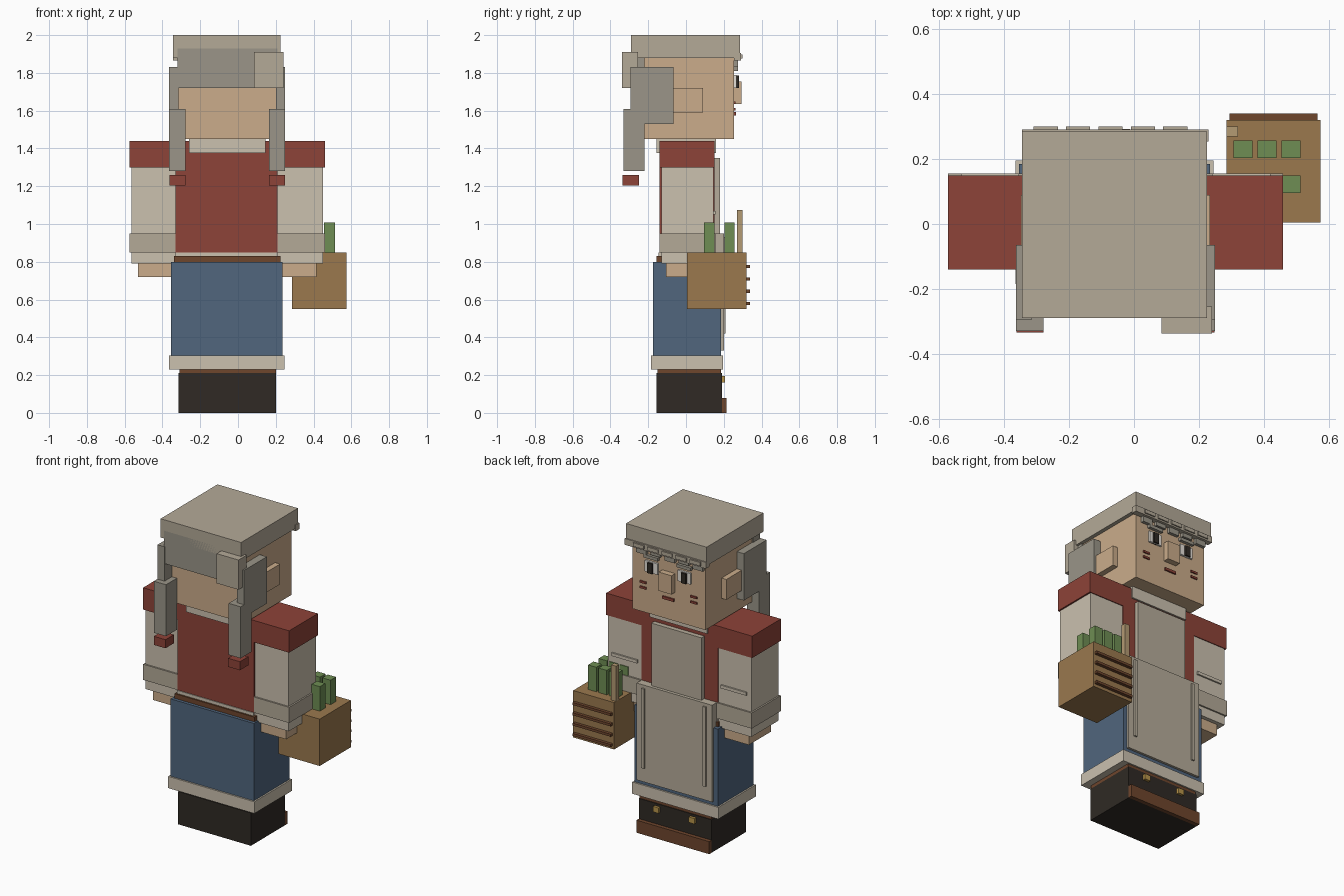
import bpy

CX = -0.057  # symmetry plane of the figure

COLOURS = {
    'cap': (0.70, 0.66, 0.59), 'hair': (0.60, 0.58, 0.53), 'skin': (0.79, 0.67, 0.54),
    'red': (0.55, 0.27, 0.23), 'cream': (0.79, 0.75, 0.68), 'blue': (0.32, 0.40, 0.49),
    'dark': (0.20, 0.18, 0.16), 'brown': (0.43, 0.28, 0.19), 'wood': (0.60, 0.47, 0.31),
    'green': (0.43, 0.55, 0.33), 'tan': (0.70, 0.60, 0.45), 'gold': (0.72, 0.58, 0.30),
    'apron': (0.71, 0.67, 0.60), 'white': (0.90, 0.88, 0.85),
}
MATS = {}


def mat(key):
    if key not in MATS:
        MATS[key] = bpy.data.materials.new(key)
        MATS[key].diffuse_color = tuple(c ** 2.2 for c in COLOURS[key]) + (1,)
    return MATS[key]


def box(name, x, y, z, colour):
    """Box given by (min, max) along each axis."""
    bpy.ops.mesh.primitive_cube_add(size=1, location=[sum(r) / 2 for r in (x, y, z)])
    o = bpy.context.object
    o.name = name
    o.scale = [r[1] - r[0] for r in (x, y, z)]
    o.data.materials.append(mat(colour))
    return o


def pair(name, x, y, z, colour):
    """Box plus its mirror image across the figure's symmetry plane."""
    box(name + '_right', x, y, z, colour)
    box(name + '_left', (2 * CX - x[1], 2 * CX - x[0]), y, z, colour)


# Boots and ankles
box('boots', (-0.315, 0.20), (-0.155, 0.19), (0, 0.21), 'dark')
box('boot_toe', (-0.315, 0.20), (0.19, 0.215), (0, 0.08), 'brown')
box('ankles', (-0.31, 0.20), (-0.15, 0.185), (0.21, 0.23), 'brown')
pair('boot_buckle', (0.05, 0.09), (0.19, 0.207), (0.16, 0.195), 'gold')

# Trousers
box('trousers', (-0.355, 0.235), (-0.175, 0.185), (0.30, 0.80), 'blue')
box('trouser_cuff', (-0.365, 0.245), (-0.185, 0.195), (0.23, 0.305), 'cream')
box('belt', (-0.34, 0.225), (-0.155, 0.16), (0.80, 0.83), 'brown')

# Torso
box('shirt_hem', (-0.33, 0.21), (-0.145, 0.155), (0.83, 0.85), 'cream')
box('torso', (-0.33, 0.21), (-0.14, 0.15), (0.85, 1.44), 'red')
box('collar', (-0.26, 0.145), (-0.155, 0.16), (1.375, 1.45), 'cream')

# Apron
box('apron_bib', (-0.235, 0.12), (0.15, 0.18), (0.94, 1.35), 'apron')
box('apron_skirt', (-0.325, 0.21), (0.15, 0.20), (0.33, 0.95), 'apron')
pair('apron_seam', (0.15, 0.17), (0.20, 0.21), (0.42, 0.93), 'apron')

# Arms
pair('shoulder', (0.21, 0.46), (-0.14, 0.15), (1.30, 1.44), 'red')
pair('sleeve', (0.21, 0.45), (-0.13, 0.145), (0.79, 1.30), 'cream')
pair('sleeve_fold', (0.24, 0.42), (0.145, 0.155), (1.05, 1.07), 'cream')
pair('sleeve_cuff', (0.205, 0.46), (-0.14, 0.155), (0.85, 0.95), 'cap')
pair('hand', (0.235, 0.415), (-0.105, 0.12), (0.72, 0.79), 'skin')

# Head
box('head', (-0.315, 0.20), (-0.22, 0.255), (1.45, 1.88), 'skin')
pair('ear', (0.20, 0.235), (-0.065, 0.09), (1.59, 1.72), 'skin')
box('nose', (CX - 0.045, CX + 0.045), (0.255, 0.293), (1.635, 1.755), 'skin')
box('mouth', (CX - 0.04, CX + 0.04), (0.255, 0.265), (1.575, 1.592), 'red')
pair('eye', (0.015, 0.105), (0.255, 0.268), (1.72, 1.79), 'white')
pair('pupil', (0.045, 0.08), (0.255, 0.28), (1.72, 1.785), 'dark')
pair('eyebrow', (0.01, 0.11), (0.255, 0.275), (1.81, 1.83), 'hair')
for z in (1.60, 1.635):
    pair('cheek_line', (0.10, 0.145), (0.255, 0.263), (z, z + 0.013), 'red')

# Hair
box('back_hair', (-0.32, 0.21), (-0.29, -0.22), (1.72, 1.93), 'hair')
pair('side_hair', (0.20, 0.25), (-0.295, -0.065), (1.53, 1.83), 'hair')
pair('braid', (0.165, 0.25), (-0.33, -0.22), (1.28, 1.61), 'hair')
pair('braid_tie', (0.165, 0.248), (-0.335, -0.25), (1.205, 1.26), 'red')
box('hair_bun', (0.085, 0.24), (-0.338, -0.255), (1.72, 1.91), 'cap')

# Cap with ribbed front band and fringe
box('cap', (-0.345, 0.225), (-0.29, 0.285), (1.88, 2.0), 'cap')
box('cap_band', (-0.345, 0.23), (0.255, 0.292), (1.865, 1.905), 'cap')
for i in range(5):
    x = -0.31 + 0.1 * i
    box('band_rib', (x, x + 0.075), (0.28, 0.30), (1.875, 1.898), 'cap')
    box('fringe_lock', (x, x + 0.07), (0.255, 0.275), (1.83 + 0.01 * (i % 2), 1.88), 'hair')

# Basket with slats, greens and a stick
box('basket', (0.285, 0.575), (0.005, 0.32), (0.55, 0.85), 'wood')
for i in range(4):
    z = 0.57 + 0.066 * i
    box('basket_slat', (0.295, 0.565), (0.32, 0.34), (z, z + 0.016), 'brown')
for y in (0.095, 0.203):
    for x in (0.307, 0.381, 0.455):
        box('vegetable', (x, x + 0.058), (y, y + 0.055), (0.85, 1.007), 'green')
box('stick', (0.285, 0.32), (0.27, 0.30), (0.85, 1.075), 'tan')
